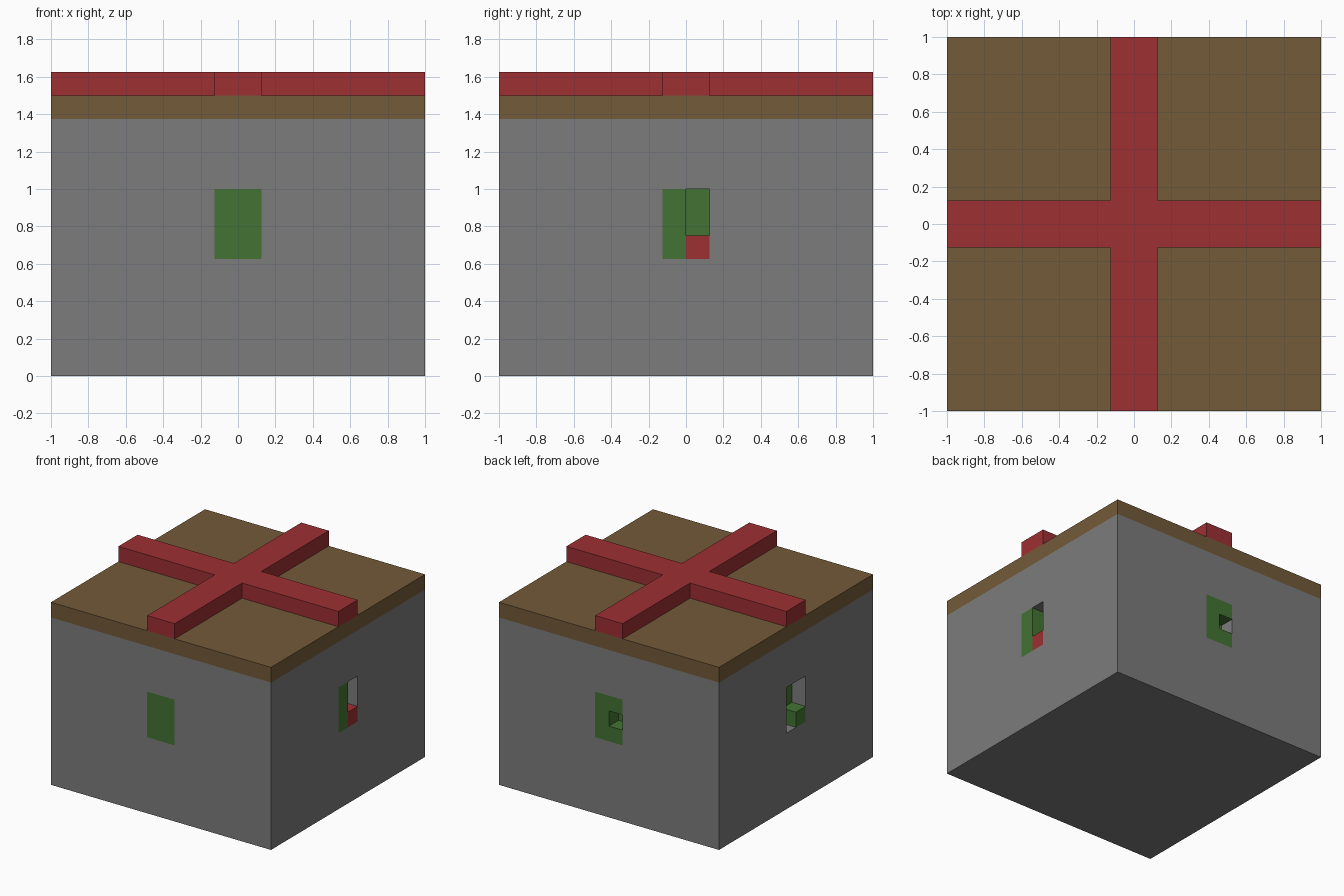
import bpy
import bmesh

default = bpy.data.objects.get("Cube")
if default:
    bpy.data.objects.remove(default, do_unlink=True)

U = 0.125  # one block of the model


def material(name, rgb):
    mat = bpy.data.materials.new(name)
    mat.use_nodes = True
    mat.diffuse_color = (*rgb, 1)
    mat.node_tree.nodes["Principled BSDF"].inputs["Base Color"].default_value = (*rgb, 1)
    return mat


grey = material("stone grey", (0.20, 0.20, 0.20))
brown = material("roof brown", (0.172, 0.103, 0.041))
red = material("ribbon red", (0.34, 0.029, 0.033))
green = material("window green", (0.056, 0.172, 0.033))


def prism(name, outline, z0, z1, mat):
    """Extrude a flat outline, given in blocks, from z0 up to z1."""
    bm = bmesh.new()
    base = bm.faces.new([bm.verts.new((x * U, y * U, z0 * U)) for x, y in outline])
    top = bmesh.ops.extrude_face_region(bm, geom=[base])["geom"]
    verts = [v for v in top if isinstance(v, bmesh.types.BMVert)]
    bmesh.ops.translate(bm, verts=verts, vec=(0, 0, (z1 - z0) * U))
    bmesh.ops.recalc_face_normals(bm, faces=bm.faces)
    mesh = bpy.data.meshes.new(name)
    bm.to_mesh(mesh)
    bm.free()
    mesh.materials.append(mat)
    obj = bpy.data.objects.new(name, mesh)
    bpy.context.collection.objects.link(obj)
    return obj


def box(name, x, y, z, mat):
    corners = [(x[0], y[0]), (x[1], y[0]), (x[1], y[1]), (x[0], y[1])]
    return prism(name, corners, *z, mat)


def cut(target, x, y, z):
    """Subtract a box from the target with a hidden cutter."""
    cutter = box(target.name + "_cutter", x, y, z, target.data.materials[0])
    cutter.hide_render = True
    cutter.hide_viewport = True
    cutter.display_type = 'WIRE'
    mod = target.modifiers.new("Cut", 'BOOLEAN')
    mod.operation = 'DIFFERENCE'
    mod.solver = 'EXACT'
    mod.object = cutter


# Walls and roof slab
walls = box("walls", (-8, 8), (-8, 8), (0, 11), grey)
roof = box("roof_slab", (-8, 8), (-8, 8), (11, 12), brown)

# Crossed ribbon on the roof
cross = [(-1, -8), (1, -8), (1, -1), (8, -1), (8, 1), (1, 1),
         (1, 8), (-1, 8), (-1, 1), (-8, 1), (-8, -1), (-1, -1)]
ribbon = prism("roof_cross", cross, 12, 13, red)

# Green window panel let into a pocket on each side
span, rows = (-1, 1), (5, 8)
sides = {
    "front_window": (span, (-8, -6)),
    "back_window": (span, (6, 8)),
    "left_window": ((6, 8), span),
    "right_window": ((-8, -6), span),
}
panels = {}
for name, (x, y) in sides.items():
    panels[name] = box(name, x, y, rows, green)
    # Push the pocket cutter out past the wall surface
    outer = lambda r: tuple(v * 1.1 if abs(v) == 8 else v for v in r)
    cut(walls, outer(x), outer(y), rows)

# Openings in the panels
cut(panels["left_window"], (7, 9), (0, 2), (5, 9))
cut(panels["back_window"], (-2, 0), (7, 9), (6, 7))
cut(panels["right_window"], (-9, -7), (-2, 2), (6, 9))
cut(panels["right_window"], (-9, -7), (0, 2), (4, 6.5))

# Red sill block in the left window
sill = box("left_window_sill", (7, 8), (0, 1), (5, 6), red)
